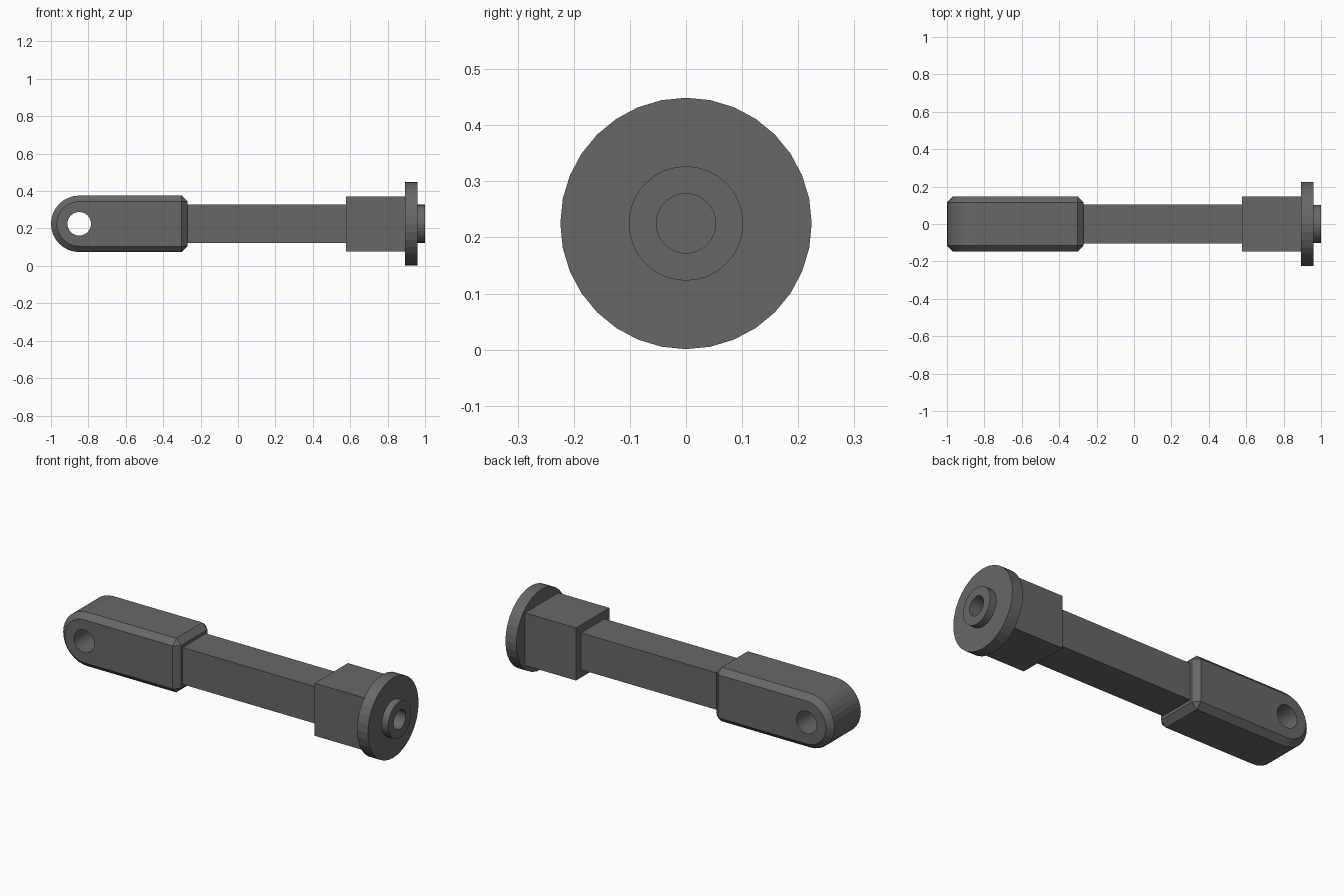
import bpy, bmesh, math

if "Cube" in bpy.data.objects:
    bpy.data.objects.remove(bpy.data.objects["Cube"])

AXIS_Z = 0.225  # height of the long axis
SIDES = 32

steel = bpy.data.materials.new("dark_steel")
steel.diffuse_color = (0.137, 0.137, 0.137, 1)
steel.use_nodes = True
steel.node_tree.nodes["Principled BSDF"].inputs["Base Color"].default_value = steel.diffuse_color


def finish(name, bm):
    bmesh.ops.recalc_face_normals(bm, faces=bm.faces[:])
    mesh = bpy.data.meshes.new(name)
    bm.to_mesh(mesh)
    bm.free()
    mesh.materials.append(steel)
    obj = bpy.data.objects.new(name, mesh)
    bpy.context.scene.collection.objects.link(obj)
    return obj


def prism(name, outline, half_depth):
    """Extrude an (x, z) outline symmetrically along y."""
    bm = bmesh.new()
    face = bm.faces.new([bm.verts.new((x, -half_depth, z)) for x, z in outline])
    ext = bmesh.ops.extrude_face_region(bm, geom=[face])
    moved = [g for g in ext["geom"] if isinstance(g, bmesh.types.BMVert)]
    bmesh.ops.translate(bm, verts=moved, vec=(0, 2 * half_depth, 0))
    return finish(name, bm)


def square_bar(name, x0, x1, half):
    lo, hi = AXIS_Z - half, AXIS_Z + half
    return prism(name, [(x0, lo), (x1, lo), (x1, hi), (x0, hi)], half)


def arc(cx, radius, start, end, steps):
    angles = [start + (end - start) * i / steps for i in range(steps + 1)]
    return [(cx + radius * math.cos(a), AXIS_Z + radius * math.sin(a)) for a in angles]


def lathe_x(name, profile):
    """Revolve an (x, radius) profile around the long axis, capping both ends."""
    bm = bmesh.new()
    rings = []
    for x, r in profile:
        turns = [2 * math.pi * i / SIDES for i in range(SIDES)]
        rings.append([bm.verts.new((x, r * math.cos(a), AXIS_Z + r * math.sin(a))) for a in turns])
    for a, b in zip(rings, rings[1:]):
        for i in range(SIDES):
            j = (i + 1) % SIDES
            bm.faces.new((a[i], a[j], b[j], b[i]))
    bm.faces.new(rings[0])
    bm.faces.new(rings[-1])
    return finish(name, bm)


# Rounded, chamfered eye end
R = 0.151
outline = arc(-0.849, R, math.pi / 2, 3 * math.pi / 2, 16)
outline += [(-0.27, AXIS_Z - R), (-0.27, AXIS_Z + R)]
eye = prism("eye_end", outline, 0.147)
bevel = eye.modifiers.new("chamfer", "BEVEL")
bevel.width = 0.031
bevel.segments = 1
bevel.limit_method = "ANGLE"
bevel.angle_limit = math.radians(40)
bevel.use_clamp_overlap = False

# Pin hole through the eye
cutter = prism("pin_hole_cutter", arc(-0.849, 0.063, 0, 2 * math.pi, SIDES)[:-1], 0.3)
cutter.hide_render = True
cutter.hide_set(True)
hole = eye.modifiers.new("pin_hole", "BOOLEAN")
hole.operation = "DIFFERENCE"
hole.solver = "EXACT"
hole.object = cutter

# Square shank and collar
square_bar("shank", -0.28, 0.59, 0.103)
square_bar("collar", 0.577, 0.895, 0.147)

# Round flange with raised boss and blind bore
lathe_x("flange", [(0.893, 0.224), (0.96, 0.224), (0.96, 0.102),
                   (1.0, 0.102), (1.0, 0.053), (0.9, 0.053)])
